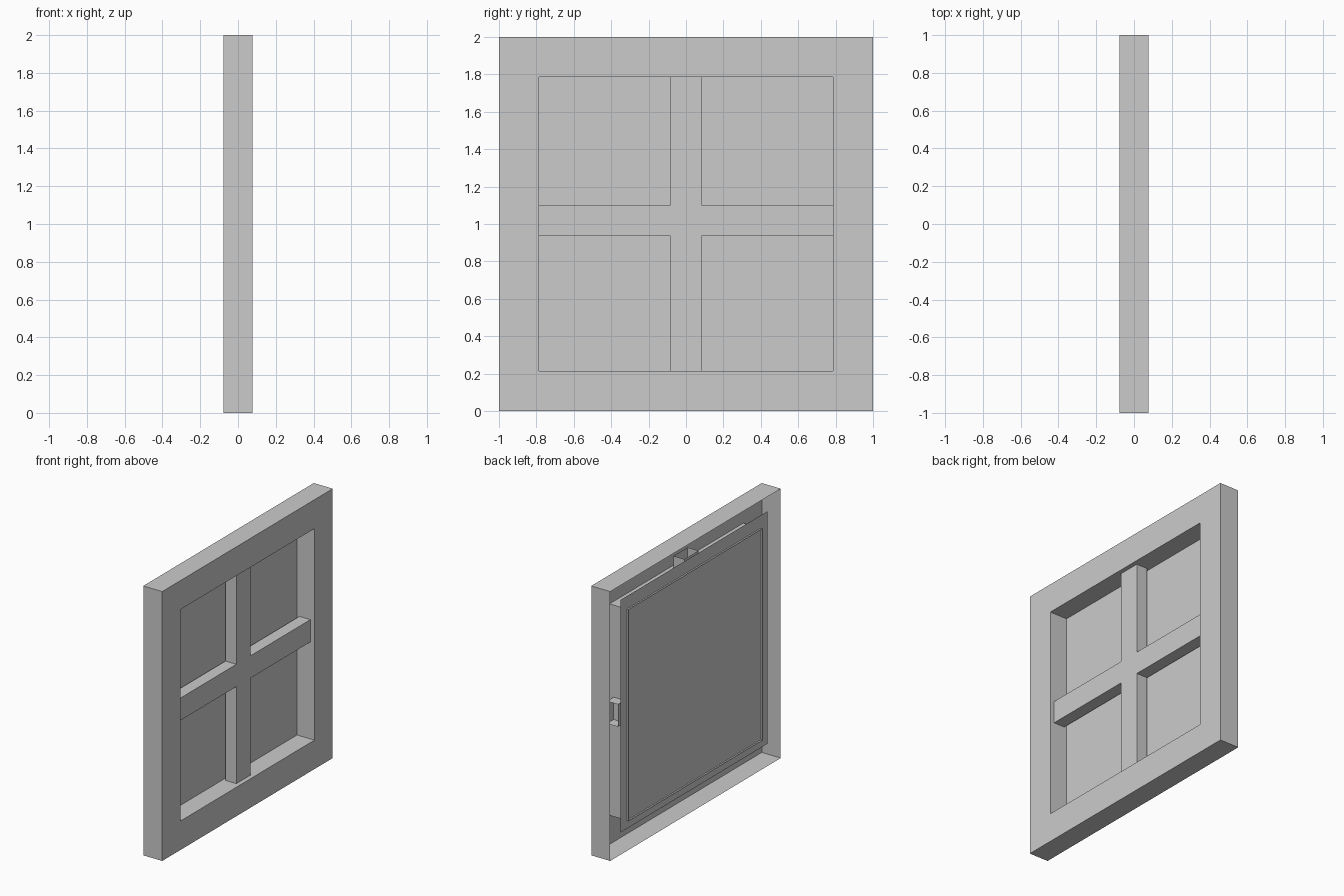
import bpy, bmesh

if "Cube" in bpy.data.objects:
    bpy.data.objects.remove(bpy.data.objects["Cube"])

D = 0.078          # half depth of the frame
R = 0.785          # half size of the opening
BAR, BX = 0.083, 0.045   # half width and half depth of the glazing bars
REACH = 0.863      # bars and pane tuck in behind the frame
ZC = 1.018         # centre height of bars and pane


def make_object(name, bm):
    bmesh.ops.remove_doubles(bm, verts=bm.verts, dist=1e-5)
    mesh = bpy.data.meshes.new(name)
    bm.to_mesh(mesh)
    bm.free()
    ob = bpy.data.objects.new(name, mesh)
    bpy.context.collection.objects.link(ob)
    return ob


def face(bm, pts):
    return bm.faces.new([bm.verts.new(p) for p in pts])


def ring(half, x, zc=1.0):
    return [(x, a * half, zc + b * half) for a, b in ((-1, -1), (1, -1), (1, 1), (-1, 1))]


# Frame: front face with an opening, outer and inner walls, open at the back
bm = bmesh.new()
outer_f, outer_b = ring(1, D), ring(1, -D)
inner_f, inner_b = ring(R, D), ring(R, -D)
for i in range(4):
    j = (i + 1) % 4
    face(bm, (outer_f[i], outer_f[j], inner_f[j], inner_f[i]))
    face(bm, (outer_b[i], outer_b[j], outer_f[j], outer_f[i]))
    face(bm, (inner_f[i], inner_f[j], inner_b[j], inner_b[i]))
# one flat front face: mitre edges are shared by coplanar quads
make_object("window_frame", bm)

# Glazing bars: one hollow cross, open at its four ends
quarter = [(REACH, -BAR), (REACH, BAR), (BAR, BAR)]
outline = []
for k in range(4):
    for y, z in quarter:
        for _ in range(k):
            y, z = -z, y
        outline.append((y, z + ZC))
bm = bmesh.new()
face(bm, [(BX, y, z) for y, z in outline])
face(bm, [(-BX, y, z) for y, z in reversed(outline)])
for i, (y, z) in enumerate(outline):
    if i % 3 == 0:
        continue           # open bar end
    y2, z2 = outline[(i + 1) % 12]
    face(bm, ((-BX, y, z), (-BX, y2, z2), (BX, y2, z2), (BX, y, z)))
make_object("glazing_bars", bm)

# Pane: a single sheet just inside the back of the frame
bm = bmesh.new()
face(bm, ring(REACH, -0.065, ZC))
make_object("window_pane", bm)
